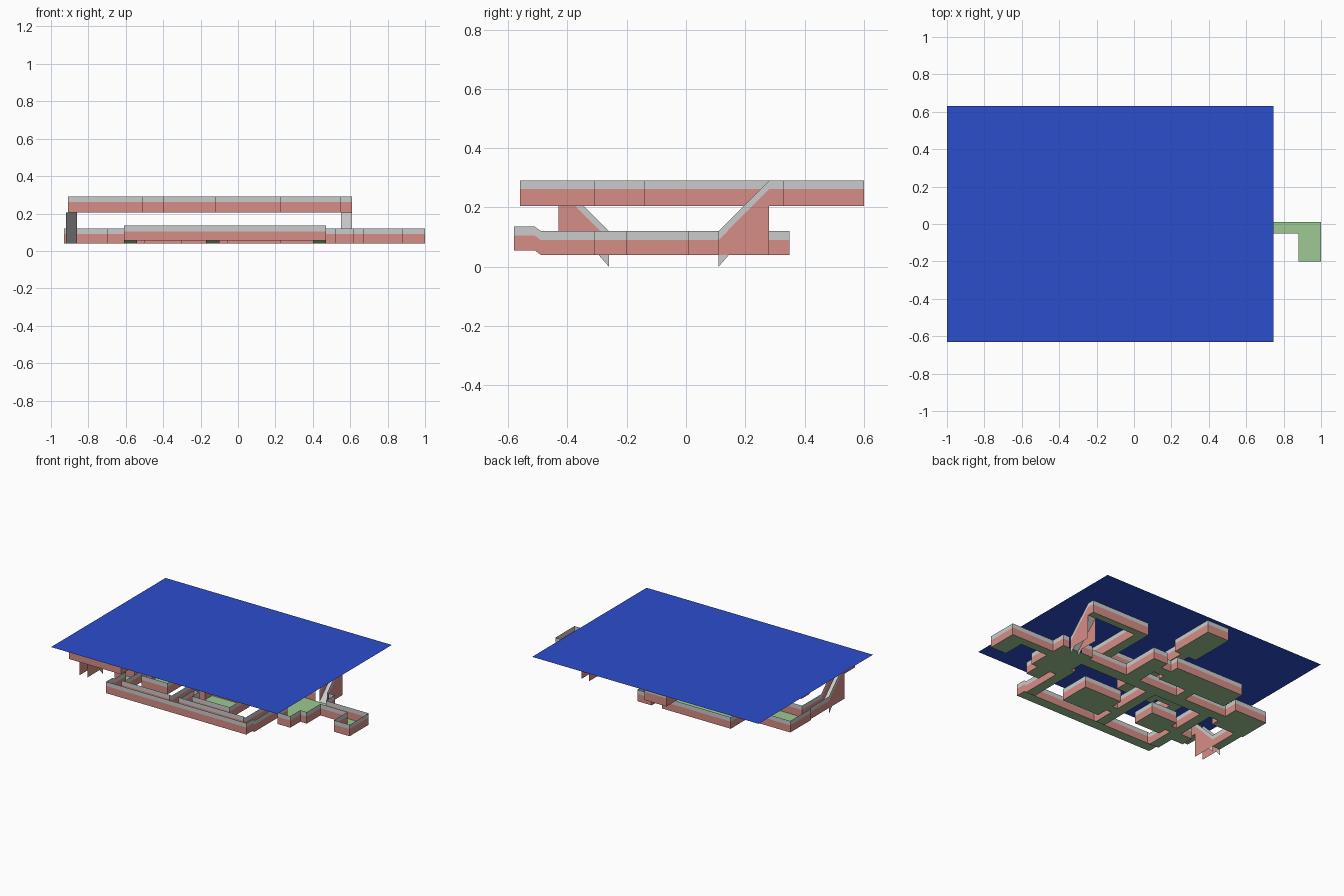
import bpy, bmesh

if "Cube" in bpy.data.objects:
    bpy.data.objects.remove(bpy.data.objects["Cube"])


def material(name, rgb):
    m = bpy.data.materials.new(name)
    m.diffuse_color = (*rgb, 1)
    m.use_nodes = True
    m.node_tree.nodes["Principled BSDF"].inputs["Base Color"].default_value = m.diffuse_color
    return m


GREEN = material("floor green", (0.337, 0.584, 0.287))
RED = material("wall red", (0.68, 0.27, 0.24))
GREY = material("trim grey", (0.60, 0.60, 0.60))
BLUE = material("cover blue", (0.024, 0.077, 0.61))


def make(name, polys, mat):
    bm = bmesh.new()
    for p in polys:
        bm.faces.new([bm.verts.new(v) for v in p])
    bmesh.ops.remove_doubles(bm, verts=bm.verts, dist=0.0005)
    me = bpy.data.meshes.new(name)
    bm.to_mesh(me)
    bm.free()
    me.materials.append(mat)
    ob = bpy.data.objects.new(name, me)
    bpy.context.collection.objects.link(ob)
    return ob


def level(name, rects, z, wall, trim, doors, lift=0.0):
    """Merge room rectangles into floors with walls along the outline."""
    xs = sorted({r[0] for r in rects} | {r[2] for r in rects})
    ys = {r[1] for r in rects} | {r[3] for r in rects}
    if lift:
        ys |= {-0.51, -0.49}
    ys = sorted(ys)

    def inside(i, j):
        if not (0 <= i < len(xs) - 1 and 0 <= j < len(ys) - 1):
            return False
        cx, cy = (xs[i] + xs[i + 1]) / 2, (ys[j] + ys[j + 1]) / 2
        return any(a < cx < c and b < cy < d for a, b, c, d in rects)

    def pt(p, h):
        return (p[0], p[1], z + h + (lift if p[1] < -0.505 else 0))

    floors, walls, trims = [], [], []
    for i in range(len(xs) - 1):
        for j in range(len(ys) - 1):
            if not inside(i, j):
                continue
            a, b = (xs[i], ys[j]), (xs[i + 1], ys[j])
            c, d = (xs[i + 1], ys[j + 1]), (xs[i], ys[j + 1])
            floors.append([pt(p, 0) for p in (a, b, c, d)])
            for p, q, di, dj in ((a, b, 0, -1), (b, c, 1, 0), (c, d, 0, 1), (d, a, -1, 0)):
                if inside(i + di, j + dj):
                    continue
                mx, my = (p[0] + q[0]) / 2, (p[1] + q[1]) / 2
                if any(x0 < mx < x1 and abs(my - y) < 0.002 for x0, x1, y in doors):
                    continue
                walls.append([pt(p, 0), pt(q, 0), pt(q, wall), pt(p, wall)])
                trims.append([pt(p, wall), pt(q, wall), pt(q, trim), pt(p, trim)])
    make(name + "_floor", floors, GREEN)
    make(name + "_walls", walls, RED)
    make(name + "_wall_trim", trims, GREY)


# Lower rooms and corridors: x0, y0, x1, y1
lower = [
    (0.88, -0.20, 1.00, 0.01), (0.67, -0.05, 1.00, 0.01),      # east room
    (0.43, -0.20, 0.67, 0.11), (0.52, -0.31, 0.62, -0.20),     # ramp hall
    (-0.61, -0.58, 0.47, -0.51),                               # front corridor
    (0.40, -0.58, 0.47, -0.10),
    (-0.06, -0.42, 0.23, -0.20), (-0.10, -0.34, -0.06, -0.28),  # middle room
    (-0.17, -0.58, -0.10, 0.08),
    (-0.55, 0.00, 0.43, 0.08),                                 # long corridor
    (0.02, 0.08, 0.13, 0.35), (-0.06, 0.22, 0.02, 0.29),       # back closet
    (-0.59, 0.17, -0.06, 0.35), (-0.35, 0.08, -0.28, 0.17),    # back room
    (-0.61, -0.58, -0.54, 0.08), (-0.70, -0.36, -0.61, -0.27),
    (-0.50, -0.35, -0.30, -0.18), (-0.54, -0.29, -0.50, -0.23),
    (-0.93, -0.05, -0.68, 0.18), (-0.68, 0.01, -0.55, 0.08),   # west room
    (-0.92, -0.26, -0.86, -0.05),
]
level("lower", lower, 0.04, 0.05, 0.08,
      [(0.55, 0.61, 0.11), (-0.93, -0.85, -0.26)], lift=0.015)

# Split the ramp hall's back edge so a doorway fits the ramp
make("hall_doorway_sill", [[(0.55, 0.10, 0.0405), (0.61, 0.10, 0.0405),
                            (0.61, 0.11, 0.0405), (0.55, 0.11, 0.0405)]], GREEN)

# Upper rooms and corridors
upper = [
    (0.16, 0.28, 0.61, 0.33), (0.55, 0.28, 0.61, 0.33),
    (0.16, -0.14, 0.23, 0.33), (-0.12, -0.14, 0.23, -0.07),
    (-0.40, -0.31, -0.12, -0.07), (-0.58, -0.26, -0.40, -0.19),
    (-0.58, -0.56, -0.51, -0.19), (-0.91, -0.56, -0.51, -0.49),
    (-0.91, -0.56, -0.86, -0.43),
    (-0.27, 0.28, -0.10, 0.60), (-0.21, -0.07, -0.15, 0.28),
]
level("upper", upper, 0.205, 0.057, 0.085,
      [(0.55, 0.61, 0.28), (-0.92, -0.85, -0.43)])


def ramp(name, x0, x1, low, high):
    """Sloped floor with two solid side walls, a sloped trim and sunken points."""
    s = 1 if high > low else -1
    slope = [(x0, low, 0.04), (x1, low, 0.04), (x1, high, 0.205), (x0, high, 0.205)]
    make(name + "_floor", [slope], GREY)
    sides, trims, points = [], [], []
    for x in (x0, x1):
        sides.append([(x, low, 0.04), (x, high, 0.04), (x, high, 0.262), (x, low, 0.09)])
        trims.append([(x, low, 0.09), (x, high, 0.262), (x, high, 0.29), (x, low, 0.12)])
        points.append([(x, low, 0.0), (x, low + s * 0.035, 0.04), (x, low, 0.04)])
    make(name + "_sides", sides, RED)
    make(name + "_trim", trims, GREY)
    make(name + "_points", points, GREY)


ramp("east_ramp", 0.55, 0.61, 0.11, 0.28)
ramp("west_ramp", -0.92, -0.86, -0.26, -0.43)

# Flat cover sheet over everything
make("cover_sheet", [[(-1, -0.63, 0.291), (0.745, -0.63, 0.291),
                      (0.745, 0.63, 0.291), (-1, 0.63, 0.291)]], BLUE)
